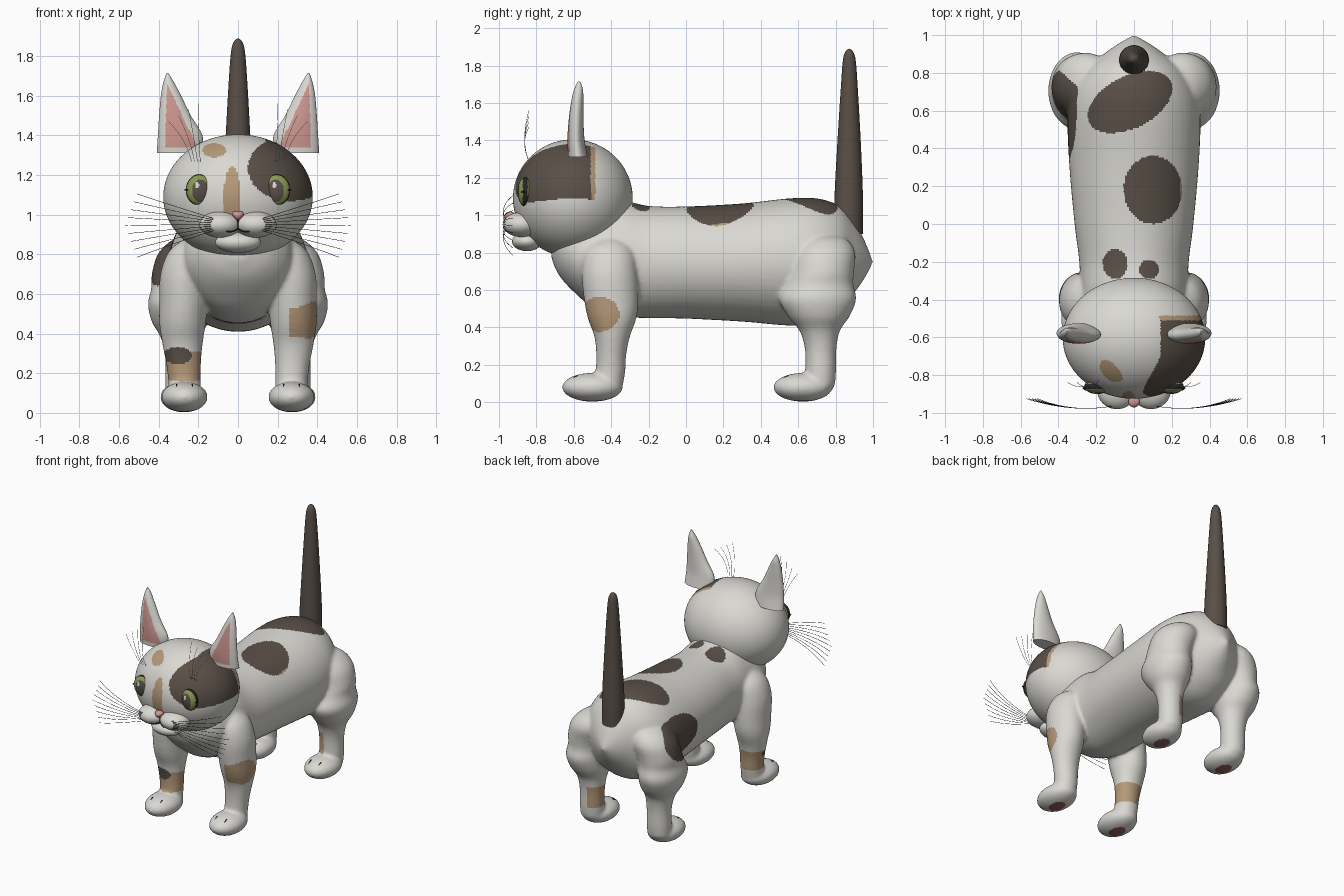
import bpy, bmesh, math
from mathutils import Vector

if "Cube" in bpy.data.objects:
    bpy.data.objects.remove(bpy.data.objects["Cube"])

WHITE, DARK, TAN, PINK, GREEN, BLACK, PAD = range(7)
COLOURS = [("fur_white", (.70, .69, .65)), ("fur_dark", (.10, .078, .062)), ("fur_tan", (.46, .32, .19)),
           ("ear_pink", (.62, .31, .28)), ("eye_green", (.25, .32, .09)), ("line_black", (.02, .02, .018)),
           ("paw_pad", (.28, .11, .11))]
MATS = []
for label, rgb in COLOURS:
    m = bpy.data.materials.new(label)
    m.use_nodes = True
    m.diffuse_color = (*rgb, 1)
    m.node_tree.nodes["Principled BSDF"].inputs["Base Color"].default_value = (*rgb, 1)
    m.node_tree.nodes["Principled BSDF"].inputs["Roughness"].default_value = .8
    MATS.append(m)
made = []


def add(name, mesh, paint):
    """Link a mesh; paint is a colour index or a rule giving one per face."""
    ob = bpy.data.objects.new(name, mesh)
    bpy.context.collection.objects.link(ob)
    mesh.materials.clear()
    if callable(paint):
        for m in MATS:
            mesh.materials.append(m)
        for p in mesh.polygons:
            p.material_index = paint(p.center, p.normal)
    else:
        mesh.materials.append(MATS[paint])
    made.append(ob)
    return ob


def finish(bm, name, paint):
    bmesh.ops.recalc_face_normals(bm, faces=bm.faces)
    mesh = bpy.data.meshes.new(name)
    bm.to_mesh(mesh)
    bm.free()
    return add(name, mesh, paint)


def smooth_rows(rows, steps):
    """Catmull-Rom through rows of numbers."""
    out = []
    for i in range(len(rows) - 1):
        a, b, c, d = (rows[max(0, min(len(rows) - 1, i + k))] for k in (-1, 0, 1, 2))
        for s in range(steps):
            t = s / steps
            out.append([q + .5 * t * (r - p + t * (2 * p - 5 * q + 4 * r - e + t * (3 * (q - r) + e - p)))
                        for p, q, r, e in zip(a, b, c, d)])
    return out + [rows[-1]]


def loft(bm, rows, along_y=False, side=1, segs=48, steps=6):
    """Elliptical rings: position, centre a, centre b, radius a, radius b."""
    prev, rings = None, []
    for pos, ca, cb, ra, rb in smooth_rows(rows, steps):
        ring = []
        for k in range(segs):
            t = math.tau * k / segs
            a, b = side * (ca + max(ra, .002) * math.cos(t)), cb + max(rb, .002) * math.sin(t)
            ring.append(bm.verts.new((a, pos, b) if along_y else (a, b, pos)))
        rings.append(ring)
    for lo, hi in zip(rings, rings[1:]):
        for k in range(segs):
            bm.faces.new((lo[k], lo[k - 1], hi[k - 1], hi[k]))
    bm.faces.new(rings[0])
    bm.faces.new(rings[-1][::-1])


def ball(bm, centre, radii, u=48, v=32):
    new = bmesh.ops.create_uvsphere(bm, u_segments=u, v_segments=v, radius=1)["verts"]
    for vert in new:
        vert.co = Vector(centre) + Vector([a * b for a, b in zip(vert.co, radii)])
    return new


def blob(name, centre, radii, paint, u=48, v=32):
    bm = bmesh.new()
    ball(bm, centre, radii, u, v)
    return finish(bm, name, paint)


def hairs(name, paths, radius, paint):
    cu = bpy.data.curves.new(name + "_path", "CURVE")
    cu.dimensions, cu.bevel_depth, cu.bevel_resolution, cu.resolution_u = "3D", radius, 1, 6
    for path in paths:
        sp = cu.splines.new("NURBS")
        sp.points.add(len(path) - 1)
        for pt, co in zip(sp.points, path):
            pt.co = (*co, 1)
        sp.order_u, sp.use_endpoint_u = 3, True
    tmp = bpy.data.objects.new(name + "_path", cu)
    bpy.context.collection.objects.link(tmp)
    mesh = bpy.data.meshes.new_from_object(tmp.evaluated_get(bpy.context.evaluated_depsgraph_get()))
    bpy.data.objects.remove(tmp)
    return add(name, mesh, paint)


def spot(u, v, cu, cv, ru, rv):
    return ((u - cu) / ru) ** 2 + ((v - cv) / rv) ** 2 < 1


# Body, legs and paws fused into one skin
TORSO = [(-.72, 0, .83, .06, .06), (-.68, 0, .82, .17, .14), (-.6, 0, .79, .25, .2), (-.5, 0, .78, .28, .27),
         (-.35, 0, .77, .285, .31), (-.2, 0, .75, .29, .3), (0, 0, .747, .315, .3), (.3, 0, .747, .342, .316),
         (.55, 0, .75, .352, .34), (.7, 0, .755, .33, .335), (.82, 0, .77, .26, .28), (.9, 0, .775, .16, .19),
         (.95, 0, .765, .09, .11), (1.0, 0, .75, .005, .005)]
FORELEG = [(.08, .27, -.42, .08, .08), (.16, .27, -.405, .082, .08), (.25, .275, -.4, .088, .08),
           (.35, .28, -.395, .102, .095), (.45, .28, -.395, .117, .13), (.55, .275, -.4, .122, .145),
           (.7, .265, -.41, .127, .148), (.82, .24, -.41, .105, .125), (.89, .22, -.41, .03, .03)]
HINDLEG = [(.08, .28, .715, .085, .08), (.16, .28, .72, .087, .082), (.28, .28, .72, .088, .084),
           (.38, .285, .715, .105, .107), (.46, .295, .71, .14, .165), (.55, .302, .705, .152, .205),
           (.63, .295, .715, .142, .18), (.7, .285, .73, .15, .168), (.8, .25, .74, .155, .165),
           (.87, .23, .74, .105, .12), (.9, .22, .74, .03, .03)]
bm = bmesh.new()
loft(bm, TORSO, along_y=True)
for s in (1, -1):
    loft(bm, FORELEG, side=s)
    loft(bm, HINDLEG, side=s)
    ball(bm, (s * .27, -.5, .08), (.117, .163, .077))
    ball(bm, (s * .275, .625, .08), (.117, .158, .077))
skin = finish(bm, "skin_source", WHITE)
made.remove(skin)
remesh = skin.modifiers.new("fuse", "REMESH")
remesh.mode, remesh.voxel_size = "VOXEL", .0105
blend = skin.modifiers.new("blend", "SMOOTH")
blend.factor, blend.iterations = .5, 12
fused = bpy.data.meshes.new_from_object(skin.evaluated_get(bpy.context.evaluated_depsgraph_get()))
bpy.data.objects.remove(skin)


def coat(c, n):
    x, y, z = c
    if z < .011 and n.z < -.5:
        return PAD
    if z > .88 and n.z > 0:                     # patches along the back
        if spot(x - .25 * (y - .65), y - .2 * x, -.02, .65, .21, .15):
            return DARK
        if spot(x, y, .1, .18, .155, .18):
            return TAN if x > .245 else DARK
        if spot(x, y, -.1, -.21, .065, .08) or spot(x, y, .08, -.24, .052, .05):
            return DARK
    if x < -.2 and z > .6 and spot(y, z, .58, .78, .23, .14):
        return DARK
    if x > .26 and spot(y, z, -.46, .47, .105, .093):
        return TAN
    if x < 0 and y < -.28 and .16 < z < .34:    # banded foreleg
        if y < -.38 and spot(x, z, -.305, .29, .07, .043):
            return DARK
        return TAN if z < .31 else WHITE
    if .1 < x < .27 and y > .6 and .16 < z < .32:
        return TAN
    return WHITE


add("body", fused, coat)

# Tail
bm = bmesh.new()
loft(bm, [(.9, 0, .868, .08, .078), (1.1, 0, .87, .077, .076), (1.4, 0, .872, .062, .062),
          (1.7, 0, .873, .045, .044), (1.83, 0, .873, .034, .034), (1.875, 0, .873, .02, .02),
          (1.89, 0, .873, .002, .002)])
finish(bm, "tail", DARK)


# Head with face patches
def face(c, n):
    x, y, z = c
    if y < -.485 and x > .05 and z > 1.07:
        low = 1.08 + .16 * (y + .9)
        front = spot(x, z, .27, 1.235, .22, .165)
        if front or (x > .25 and z > low) or (x > .14 and z > 1.3):
            return TAN if y > -.51 else DARK
    if y < -.5 and (spot(x, z, -.12, 1.325, .06, .036) or (y < -.75 and spot(x, z, -.03, 1.08, .043, .165))):
        return TAN
    return WHITE


blob("head", (0, -.605, 1.09), (.377, .32, .315), face, 220, 130)

# Muzzle, chin, nose and mouth
for s, tag in ((1, "left"), (-1, "right")):
    blob(tag + "_whisker_pad", (s * .09, -.88, .95), (.105, .1, .066), WHITE)
blob("chin", (0, -.85, .86), (.115, .08, .052), WHITE)
bm = bmesh.new()
for v in ball(bm, (0, -.94, .995), (.042, .032, .024), 24, 16):
    v.co.x *= .65 + .35 * (v.co.z - .995) / .024
finish(bm, "nose", PINK)
smile = [[(0, -.935, .98), (0, -.932, .955), (0, -.93, .93)]]
for s in (1, -1):
    smile.append([(0, -.93, .93), (s * .025, -.944, .908), (s * .058, -.964, .916)])
hairs("mouth", smile, .004, BLACK)

# Ears, eyes, whiskers and toes, mirrored
whiskers, brows, toes = [], [], []
EAR = [(1.31, .295, -.578, .115, .052), (1.4, .292, -.588, .112, .046), (1.5, .318, -.588, .08, .04),
       (1.6, .338, -.582, .051, .033), (1.67, .35, -.575, .026, .024), (1.715, .356, -.572, .004, .006)]
for s, tag in ((1, "left"), (-1, "right")):
    def ear_paint(c, n, s=s):
        mid = .287 + .22 * (c.z - 1.34)
        wide = .083 * (1.66 - c.z) / .32
        return PINK if n.y < -.1 and c.z > 1.34 and abs(s * c.x - mid) < wide else WHITE

    bm = bmesh.new()
    loft(bm, EAR, side=s, segs=80, steps=10)
    finish(bm, tag + "_ear", ear_paint)

    def eye_paint(c, n, s=s):
        x, z = c.x - s * .195, c.z - 1.125
        if spot(x, z, -.012, .025, .01, .016):
            return WHITE
        if spot(x, z, s * -.005, -.004, .042, .057):
            return DARK
        return GREEN if spot(x, z, 0, 0, .064, .074) else BLACK

    blob(tag + "_eye", (s * .195, -.86, 1.125), (.068, .04, .078), eye_paint, 80, 80)
    blob(tag + "_eye_corners", (s * .195, -.868, 1.125), (.078, .022, .009), BLACK, 24, 12)
    for k in range(9):                          # fan of whiskers
        f = k / 8 - .5
        z0 = .95 + .06 * f
        whiskers.append([(s * .12, -.965, z0), (s * .33, -1.0, z0 + .13 * f),
                         (s * (.57 - .12 * abs(f)), -.925, .945 + .32 * f)])
    for k in range(4):                          # brow hairs
        brows.append([(s * (.19 + .015 * k), -.83, 1.27), (s * (.2 + .02 * k), -.89, 1.38),
                      (s * (.2 + .05 * k), -.84, 1.56 - .03 * k)])
    for dx in (-.04, .04):
        for y0 in (-.5, .625):
            x = s * .27 + dx
            toes.append([(x, y0 - .128, .1), (x, y0 - .112, .128), (x, y0 - .078, .142)])
hairs("whiskers", whiskers, .0013, BLACK)
hairs("brow_hairs", brows, .0012, WHITE)
hairs("toe_lines", toes, .004, BLACK)

# Smooth shading with sharp edges kept
bpy.ops.object.select_all(action="DESELECT")
for ob in made:
    ob.select_set(True)
bpy.context.view_layer.objects.active = made[0]
bpy.ops.object.shade_smooth_by_angle(angle=math.radians(45))
